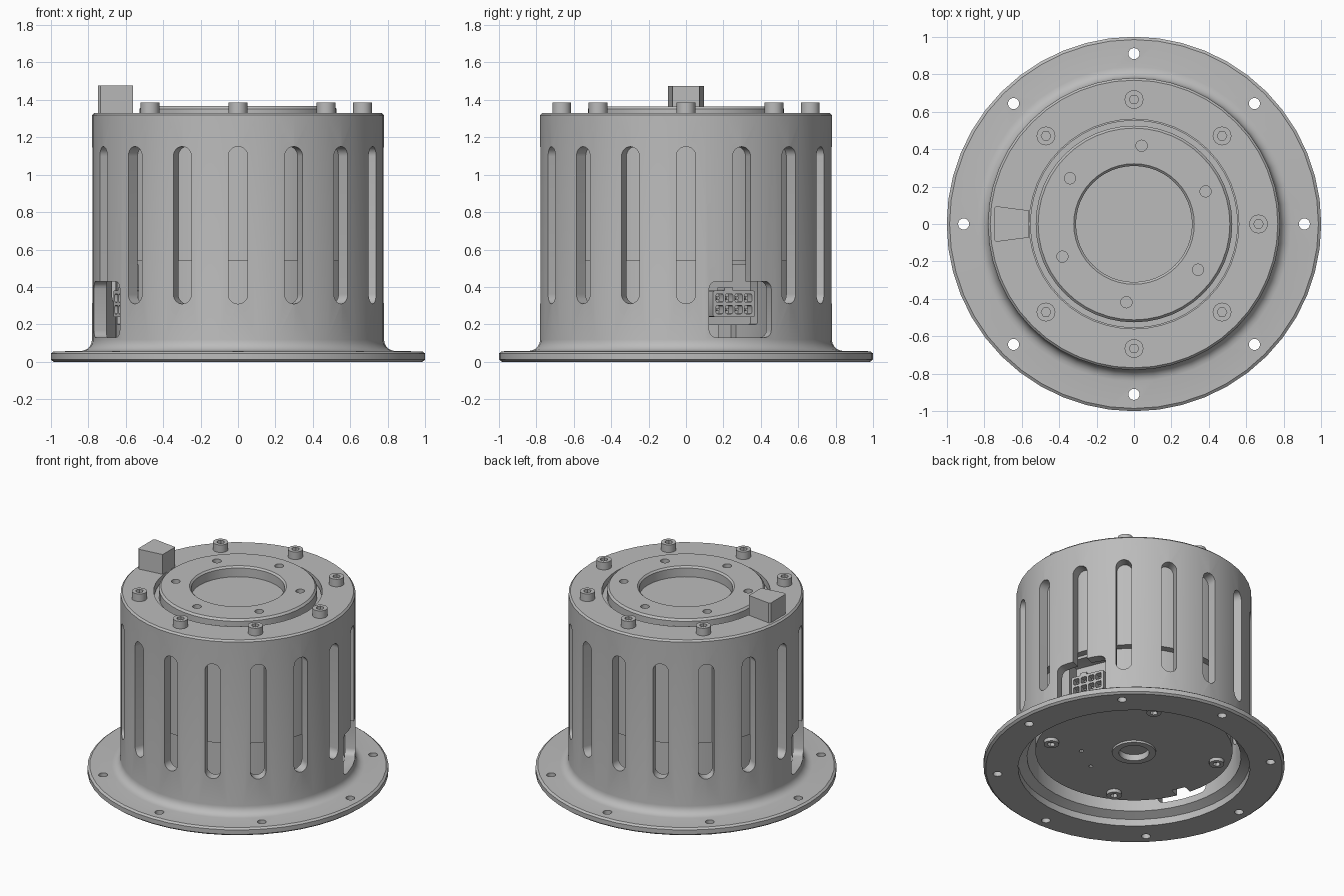
import bpy, bmesh
from math import sin, cos, pi, radians
from mathutils import Matrix, Vector

cube = bpy.data.objects.get("Cube")
if cube:
    bpy.data.objects.remove(cube, do_unlink=True)

grey = bpy.data.materials.new("machined_grey")
grey.use_nodes = True
COLOUR = (0.5, 0.5, 0.5, 1)
grey.diffuse_color = COLOUR
grey.node_tree.nodes["Principled BSDF"].inputs["Base Color"].default_value = COLOUR

CUTOUT_ANGLES = (22.5, 202.5)


def make(name, bm):
    bmesh.ops.recalc_face_normals(bm, faces=bm.faces)
    mesh = bpy.data.meshes.new(name)
    bm.to_mesh(mesh)
    bm.free()
    mesh.materials.append(grey)
    obj = bpy.data.objects.new(name, mesh)
    bpy.context.collection.objects.link(obj)
    return obj


def lathe(name, profile, closed=False, steps=48):
    """Revolve (radius, height) points about z."""
    bm = bmesh.new()
    vs = [bm.verts.new((r, 0, z)) for r, z in profile]
    pairs = list(zip(vs, vs[1:]))
    if closed:
        pairs.append((vs[-1], vs[0]))
    edges = [bm.edges.new(p) for p in pairs]
    bmesh.ops.spin(bm, geom=vs + edges, cent=(0, 0, 0), axis=(0, 0, 1),
                   angle=2 * pi, steps=steps, use_merge=True)
    bmesh.ops.remove_doubles(bm, verts=bm.verts, dist=1e-5)
    return make(name, bm)


def prism(bm, outline, depth, matrix):
    """Extrude a flat outline along its local z by depth."""
    low = [bm.verts.new(matrix @ Vector((x, y, 0))) for x, y in outline]
    high = [bm.verts.new(matrix @ Vector((x, y, depth))) for x, y in outline]
    n = len(outline)
    bm.faces.new(low[::-1])
    bm.faces.new(high)
    for i in range(n):
        j = (i + 1) % n
        bm.faces.new((low[i], low[j], high[j], high[i]))


def rounded(w, h, r, seg=8):
    """Rectangle with rounded corners."""
    pts = []
    for k, (sx, sy) in enumerate(((1, 1), (-1, 1), (-1, -1), (1, -1))):
        for i in range(seg + 1):
            a = (k + i / seg) * pi / 2
            p = (sx * (w / 2 - r) + r * cos(a), sy * (h / 2 - r) + r * sin(a))
            if not pts or (Vector(p) - Vector(pts[-1])).length > 1e-4:
                pts.append(p)
    if (Vector(pts[0]) - Vector(pts[-1])).length < 1e-4:
        pts.pop()
    return pts


def circle(r, n=16):
    return [(r * cos(2 * pi * i / n), r * sin(2 * pi * i / n)) for i in range(n)]


def radial(deg, r, z, side=0):
    """Frame with x tangential, y up and z pointing outwards."""
    a = radians(deg)
    out, tan = Vector((cos(a), sin(a), 0)), Vector((-sin(a), cos(a), 0))
    pos = out * r + tan * side + Vector((0, 0, z))
    return Matrix(((tan.x, 0, out.x, pos.x), (tan.y, 0, out.y, pos.y),
                   (0, 1, 0, pos.z), (0, 0, 0, 1)))


def polar(deg, r, z):
    return Matrix.Translation((r * cos(radians(deg)), r * sin(radians(deg)), z))


def cut(obj, shapes):
    """Subtract each (outline, depth, matrix) group, then apply."""
    cutters = []
    for group in shapes:
        bm = bmesh.new()
        for s in group:
            prism(bm, *s)
        c = make("cutter", bm)
        c.hide_render = True
        cutters.append(c)
        m = obj.modifiers.new("cut", 'BOOLEAN')
        m.operation, m.solver, m.object = 'DIFFERENCE', 'EXACT', c
    bpy.context.view_layer.update()
    dg = bpy.context.evaluated_depsgraph_get()
    mesh = bpy.data.meshes.new_from_object(obj.evaluated_get(dg))
    obj.modifiers.clear()
    obj.data = mesh
    mesh.materials.clear()
    mesh.materials.append(grey)
    for p in mesh.polygons:
        p.material_index = 0
    for c in cutters:
        bpy.data.objects.remove(c, do_unlink=True)


# Flanged housing with filleted foot and top rim
fillet = [(0.84 - 0.06 * sin(t * pi / 10), 0.118 - 0.06 * cos(t * pi / 10)) for t in range(6)]
housing = lathe("housing", [(0.77, 0), (0.985, 0), (1, 0.012), (1, 0.045), (0.985, 0.056)]
                + fillet + [(0.78, 1.318), (0.768, 1.33), (0.56, 1.33), (0.56, 1.24),
                            (0.71, 1.24), (0.71, 0.08), (0.77, 0.05)], closed=True)
slots = [(rounded(0.104, 0.84, 0.052), 0.3, radial(i * 22.5, 0.6, 0.73)) for i in range(16)]
windows = [(rounded(0.36, 0.3, 0.04, 4), 0.3, radial(a, 0.6, 0.28)) for a in CUTOUT_ANGLES]
bolt_holes = [(circle(0.03), 0.3, polar(i * 45, 0.91, -0.1)) for i in range(8)]
cut(housing, [slots, windows, bolt_holes])

# Motor body behind the slots
motor_body = lathe("motor_body", [(0, 0.54), (0.705, 0.54), (0.705, 1.235), (0.555, 1.235),
                                  (0.555, 1.29), (0, 1.29)])

# Lower electronics case with a hub recess and connector bays
lower_case = lathe("lower_case", [(0, 0.16), (0.1, 0.16), (0.1, 0.115), (0.145, 0.115), (0.145, 0.13),
                                  (0.655, 0.13), (0.655, 0.545), (0, 0.545)])
bays = [(rounded(0.3, 0.32, 0.01, 2), 0.3, radial(a, 0.54, 0.36)) for a in CUTOUT_ANGLES]
notches = [(rounded(0.1, 0.2, 0.01, 2), 0.2, radial(a, 0.58, 0.16, -0.03)) for a in CUTOUT_ANGLES]
pin_holes = [(circle(0.015, 8), 0.06, polar(a, 0.35, 0.1)) for a in (-40, -75)]
cut(lower_case, [bays, notches, pin_holes])

# Output rotor with bore, chamfered rim and six threaded holes
rotor = lathe("output_rotor", [(0.31, 1.27), (0.525, 1.27), (0.525, 1.352), (0.512, 1.366),
                               (0.322, 1.366), (0.31, 1.354)], closed=True)
cut(rotor, [[(circle(0.03), 0.2, polar(24.5 + i * 60, 0.42, 1.3)) for i in range(6)]])


def cap_screw(name, deg, r, z, height):
    bm = bmesh.new()
    prism(bm, circle(0.05, 24), height, polar(deg, r, z))
    obj = make(name, bm)
    socket_z = z + 0.02 if z > 1 else z - 0.03
    cut(obj, [[(circle(0.026, 6), 0.065, polar(deg, r, socket_z))]])
    return obj


# Cap screws on the top rim and under the lower case
for i in range(8):
    if i != 4:
        cap_screw(f"rim_screw_{i}", i * 45, 0.665, 1.325, 0.06)
for i in range(4):
    cap_screw(f"base_screw_{i}", -26.5 + i * 90, 0.565, 0.105, 0.04)

# Wedge-shaped locating key
bm = bmesh.new()
prism(bm, [(-0.56, -0.072), (-0.56, 0.072), (-0.735, 0.095), (-0.748, 0.085),
           (-0.748, -0.085), (-0.735, -0.095)], 0.155, Matrix.Translation((0, 0, 1.32)))
make("locating_key", bm)

# Pin connectors with two rows of sockets
for n, a in enumerate(CUTOUT_ANGLES):
    bm = bmesh.new()
    prism(bm, rounded(0.24, 0.14, 0.008, 2), 0.14, radial(a, 0.53, 0.31))
    connector = make(f"connector_{n}", bm)
    sockets = [(rounded(0.042, 0.045, 0.008, 2), 0.1, radial(a, 0.61, 0.31 + row, (i - 1.5) * 0.055))
               for i in range(4) for row in (-0.031, 0.031)]
    cut(connector, [sockets])
    bm = bmesh.new()
    for i in range(4):
        for row in (-0.031, 0.031):
            prism(bm, rounded(0.014, 0.014, 0.003, 1), 0.05, radial(a, 0.6, 0.31 + row, (i - 1.5) * 0.055))
    make(f"connector_pins_{n}", bm)
    bm = bmesh.new()
    prism(bm, rounded(0.05, 0.02, 0.004, 2), 0.1, radial(a, 0.57, 0.388, -0.03))
    make(f"connector_latch_{n}", bm)

# Smooth curved walls while keeping machined edges crisp
bpy.ops.object.select_all(action='DESELECT')
for obj in bpy.context.scene.objects:
    if obj.type == 'MESH':
        obj.select_set(True)
        bpy.context.view_layer.objects.active = obj
bpy.ops.object.shade_smooth_by_angle(angle=radians(30))
